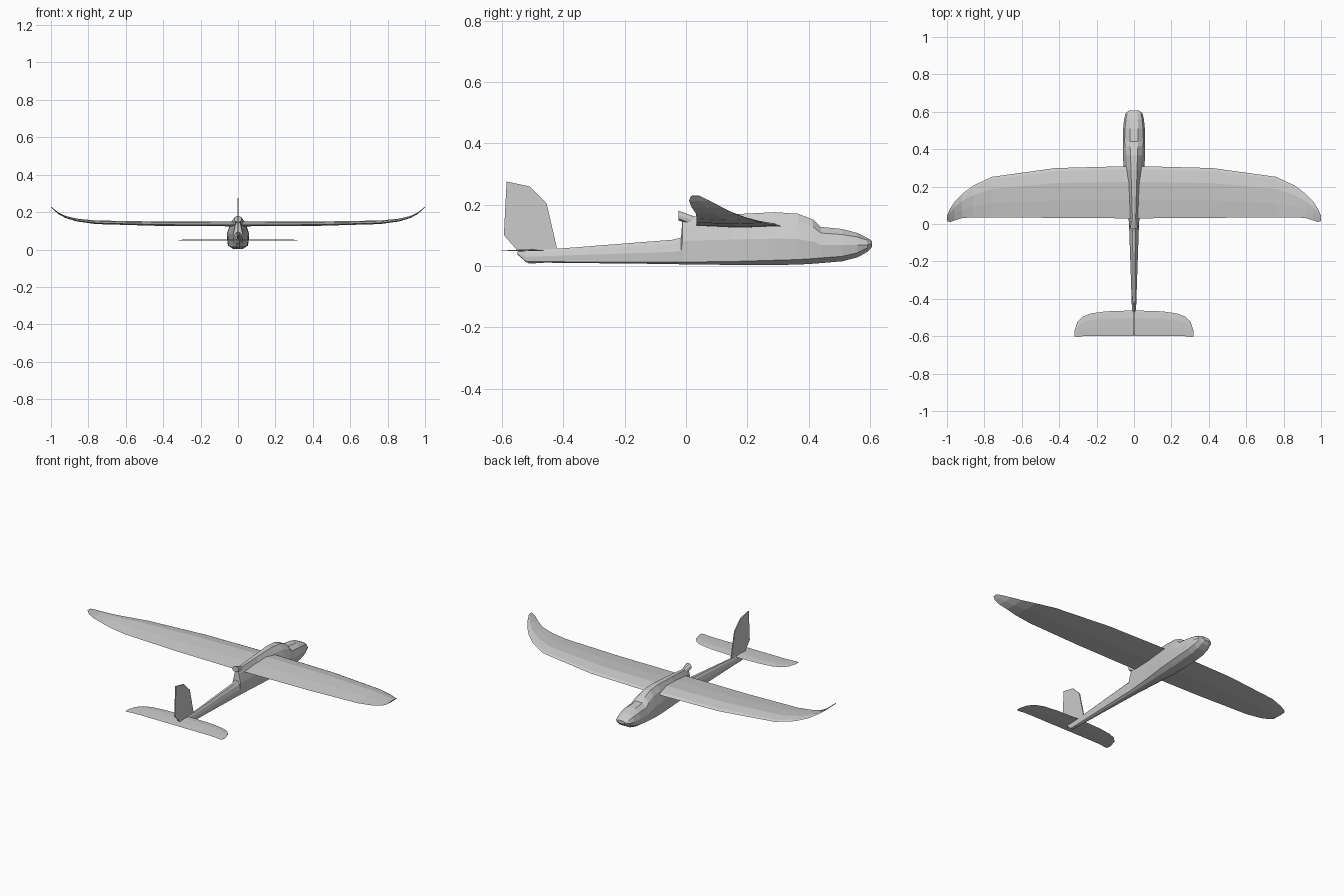
import bpy, bmesh


def loft(name, rings):
    """Skin a list of equal-length closed rings and cap both ends."""
    bm = bmesh.new()
    loops = [[bm.verts.new(p) for p in r] for r in rings]
    n = len(rings[0])
    for a, b in zip(loops, loops[1:]):
        for i in range(n):
            j = (i + 1) % n
            bm.faces.new((a[i], a[j], b[j], b[i]))
    bm.faces.new(loops[0])
    bm.faces.new(loops[-1])
    bmesh.ops.recalc_face_normals(bm, faces=bm.faces)
    me = bpy.data.meshes.new(name)
    bm.to_mesh(me)
    bm.free()
    ob = bpy.data.objects.new(name, me)
    bpy.context.collection.objects.link(ob)
    return ob


def body_ring(y, bottom, top, w, shoulder):
    """Ten-sided section: flat keel, wide waist, narrow shoulder and top."""
    h = top - bottom
    half = [(0.45 * w, bottom), (0.9 * w, bottom + 0.28 * w),
            (w, bottom + 0.5 * h), (shoulder, bottom + 0.83 * h),
            (0.45 * shoulder, top)]
    pts = half + [(-x, z) for x, z in reversed(half)]
    return [(x, y, z) for x, z in pts]


# Fuselage: nose, canopy, tall wing saddle, step behind it, slim tail boom
loft("fuselage", [body_ring(*s) for s in (
    (0.607, 0.062, 0.080, 0.026, 0.022),
    (0.592, 0.046, 0.091, 0.045, 0.036),
    (0.56, 0.028, 0.107, 0.053, 0.043),
    (0.51, 0.015, 0.120, 0.058, 0.048),
    (0.44, 0.009, 0.127, 0.060, 0.050),
    (0.415, 0.007, 0.151, 0.060, 0.046),
    (0.365, 0.004, 0.170, 0.059, 0.041),
    (0.29, 0.003, 0.175, 0.055, 0.036),
    (0.15, 0.003, 0.168, 0.040, 0.027),
    (0.015, 0.005, 0.160, 0.028, 0.018),
    (-0.012, 0.005, 0.152, 0.026, 0.015),
    (-0.016, 0.005, 0.092, 0.026, 0.019),
    (-0.045, 0.006, 0.085, 0.025, 0.017),
    (-0.52, 0.011, 0.048, 0.009, 0.007),
    (-0.55, 0.037, 0.047, 0.006, 0.005))])

# Motor mount: small collar at the back of the saddle, rising rearward
loft("motor_mount", [body_ring(*s) for s in (
    (0.03, 0.130, 0.160, 0.012, 0.010),
    (-0.024, 0.148, 0.180, 0.020, 0.015))])

# Airfoil as (fraction of chord from leading edge, height / thickness)
FOIL = [(0, 0), (0.06, 0.45), (0.3, 1), (0.65, 0.7), (1, 0.1), (0.5, -0.25)]


def foil_surface(name, half, thickness):
    """half: stations (x, leading y, trailing y, z), root to tip."""
    stations = [(-x, a, b, z) for x, a, b, z in reversed(half[1:])] + half
    return loft(name, [[(x, a + (b - a) * c, z + (a - b) * thickness * t)
                        for c, t in FOIL] for x, a, b, z in stations])


# Main wing with upswept rounded tips
foil_surface("main_wing", [
    (0, 0.31, 0.03, 0.129),
    (0.42, 0.299, 0.033, 0.131),
    (0.76, 0.252, 0.035, 0.140),
    (0.86, 0.205, 0.035, 0.153),
    (0.92, 0.16, 0.032, 0.170),
    (0.96, 0.118, 0.018, 0.191),
    (0.985, 0.078, 0.01, 0.212),
    (1.0, 0.045, 0.016, 0.228)], 0.07)

# Tailplane: flat, straight trailing edge, rounded tips
foil_surface("tailplane", [(x, a, b, 0.049) for x, a, b in (
    (0, -0.462, -0.598), (0.15, -0.467, -0.598), (0.23, -0.478, -0.598),
    (0.275, -0.495, -0.6), (0.303, -0.525, -0.605),
    (0.318, -0.57, -0.602))], 0.04)

# Tail fin: thin plate with a small skid below the boom
outline = [(-0.42, 0.054), (-0.455, 0.205), (-0.51, 0.259), (-0.585, 0.275),
           (-0.594, 0.1), (-0.545, 0.045), (-0.512, 0.007), (-0.465, 0.01)]
loft("tail_fin", [[(x, y, z) for y, z in outline] for x in (-0.003, 0.003)])
